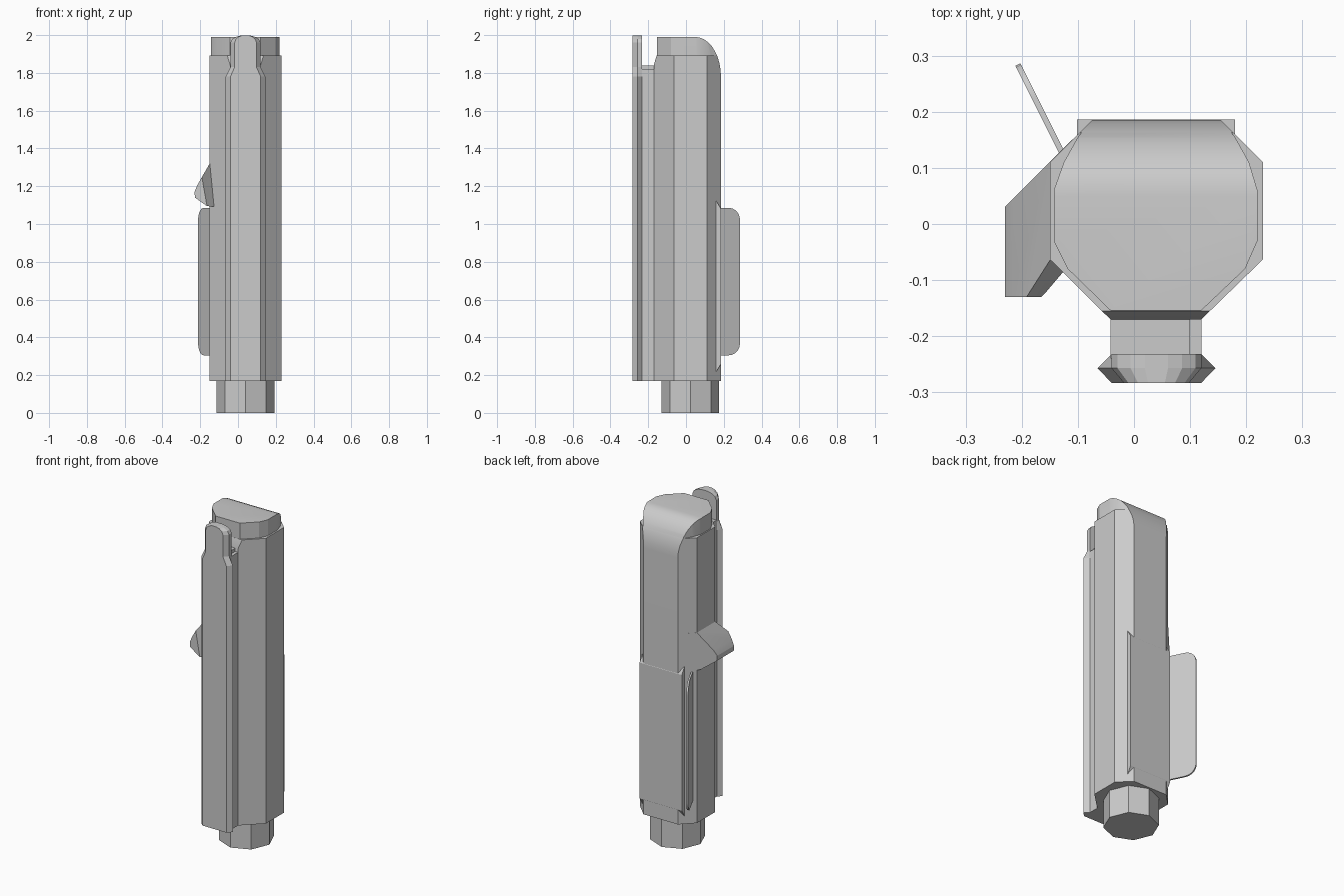
import bpy, bmesh, math
from mathutils import Vector

if "Cube" in bpy.data.objects:
    bpy.data.objects.remove(bpy.data.objects["Cube"])


def finish(bm, name, smooth=False):
    bmesh.ops.recalc_face_normals(bm, faces=bm.faces)
    me = bpy.data.meshes.new(name)
    bm.to_mesh(me)
    bm.free()
    ob = bpy.data.objects.new(name, me)
    bpy.context.collection.objects.link(ob)
    if smooth:
        bpy.ops.object.select_all(action='DESELECT')
        bpy.context.view_layer.objects.active = ob
        ob.select_set(True)
        bpy.ops.object.shade_smooth_by_angle(angle=math.radians(20))
    return ob


def loft(rings):
    """Solid through matching rings of 3D points, capped at both ends."""
    bm = bmesh.new()
    vs = [[bm.verts.new(p) for p in r] for r in rings]
    n = len(vs[0])
    for a, b in zip(vs, vs[1:]):
        for i in range(n):
            j = (i + 1) % n
            bm.faces.new((a[i], a[j], b[j], b[i]))
    bm.faces.new(vs[0])
    bm.faces.new(vs[-1])
    bmesh.ops.recalc_face_normals(bm, faces=bm.faces)
    return bm


def prism(poly, z0, z1):
    return loft([[(x, y, z) for x, y in poly] for z in (z0, z1)])


def clip(bm, co, no):
    """Cut away everything on the side the normal points to, and close."""
    geom = bm.verts[:] + bm.edges[:] + bm.faces[:]
    bmesh.ops.bisect_plane(bm, geom=geom, dist=1e-5, plane_co=co, plane_no=no,
                           clear_outer=True)
    edges = [e for e in bm.edges if e.is_boundary]
    if edges:
        bmesh.ops.holes_fill(bm, edges=edges)


def round_back(bm):
    """Round the upper back edge with an elliptical series of cuts."""
    n = 9
    pts = [Vector((0, 0.05 + 0.135 * math.cos(a), 1.78 + 0.21 * math.sin(a)))
           for a in [math.pi / 2 * i / n for i in range(n + 1)]]
    for p, q in zip(pts, pts[1:]):
        d = q - p
        clip(bm, p, Vector((0, d.z, -d.y)).normalized())


CX = 0.04

# eight-sided body, sloped at the front top and rounded at the back
body = prism([(-.15, .11), (-.15, -.063), (-.042, -.17), (.12, -.17),
              (.23, -.063), (.23, .11), (.155, .185), (-.075, .185)], .17, 1.893)
clip(body, (0, -.155, 1.893), Vector((0, -.05, .015)).normalized())
round_back(body)
finish(body, "body", True)

# slightly narrower cap
cap = prism([(-.143, .06), (-.143, -.03), (-.118, -.08), (-.042, -.154),
             (.12, -.154), (.198, -.08), (.22, -.03), (.22, .06),
             (.205, .11), (.18, .155), (.155, .185), (-.075, .185),
             (-.10, .155), (-.125, .11)], 1.80, 1.99)
round_back(cap)
finish(cap, "cap", True)

# octagonal foot
foot = [(CX + .153 * math.cos(k * math.pi / 4), .023 + .153 * math.sin(k * math.pi / 4))
        for k in range(8)]
finish(prism(foot, 0, .2), "foot")

# squared back plate with tapered ends
plate = [(.155, 1.13), (.186, 1.08), (.186, .26), (.155, .21), (.10, .21), (.10, 1.13)]
finish(loft([[(x, y, z) for y, z in plate] for x in (-.102, .18)]), "back_plate")

# clip rail: bevelled strip that narrows into a round-topped tab
arc = [(.08 * math.cos(a), 1.96 + .04 * math.sin(a))
       for a in [math.radians(t) for t in (0, 30, 55, 75)]]
half = [(.105, .17), (.105, 1.78), (.08, 1.83)] + arc


def rail_ring(y, low, high):
    r = []
    for w, z in half:
        k = low if z < 1.8 else high * min(1, w / .08)
        r.append((w - k, z))
    return [(CX + w, y, z) for w, z in r] + [(CX - w, y, z) for w, z in reversed(r)]


finish(loft([rail_ring(-.232, .025, 0), rail_ring(-.257, 0, 0),
             rail_ring(-.283, .025, .022)]), "clip_rail")

# neck joining rail and body, with a short lip on the right
finish(prism([(-.042, -.15), (-.042, -.24), (.12, -.24), (.12, -.15)], .17, 1.82), "clip_neck")
finish(prism([(-.042, -.15), (-.042, -.24), (.10, -.24), (.10, -.15)], 1.80, 1.84), "neck_step")

# wedge-shaped thumb lever on the left
wedge = [(-.15, 1.32), (-.216, 1.205), (-.23, 1.17), (-.228, 1.14), (-.165, 1.095),
         (-.11, 1.09), (-.11, 1.32)]
lever = loft([[(x, y, z) for x, z in wedge] for y in (-.13, .16)])
clip(lever, (-.15, .1105, 1.2), Vector((-1, 1, 0)).normalized())
clip(lever, (-.12, -.085, 1.1), Vector((1, -1, 0)).normalized())
a, b, c = Vector((-.15, -.065, 1.32)), Vector((-.19, -.13, 1.24)), Vector((-.165, -.13, 1.1))
no = (b - a).cross(c - a).normalized()
clip(lever, a, no if no.x > 0 else -no)
finish(lever, "thumb_lever", True)

# thin angled fin with rounded outer corners
p0, p1 = Vector((-.10, .07, 0)), Vector((-.207, .284, 0))
d = (p1 - p0).normalized()
side = Vector((-d.y, d.x, 0)) * .005
length, rad = (p1 - p0).length, .065
outline = [(0, .305), (0, 1.085)]
for zc, start in ((1.02, 90), (.37, 0)):
    for i in range(6):
        t = math.radians(start - 18 * i)
        outline.append((length - rad + rad * math.cos(t), zc + rad * math.sin(t)))
finish(loft([[p0 + d * s + side * k + Vector((0, 0, z)) for s, z in outline]
             for k in (-1, 1)]), "side_fin", True)
